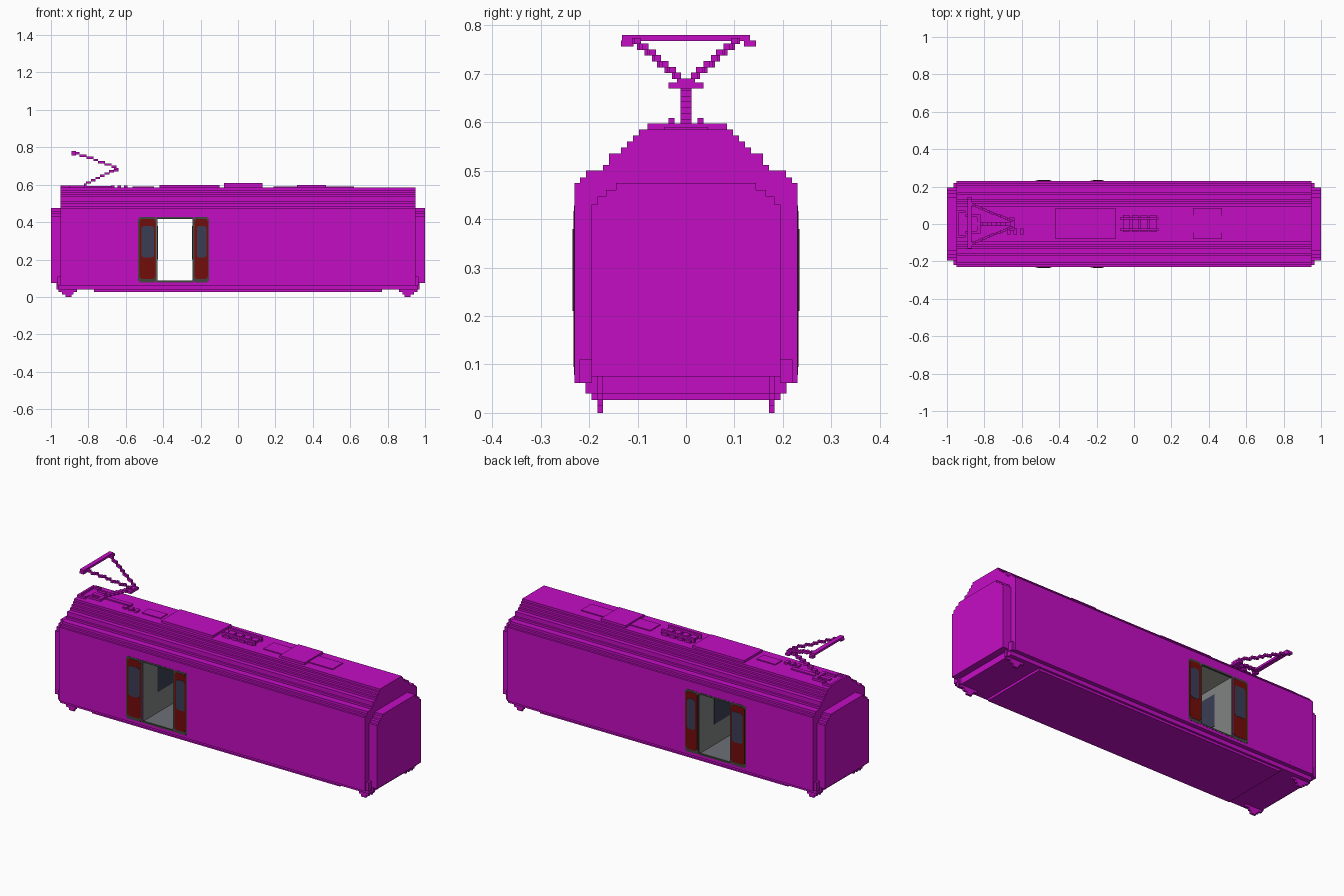
import bpy, bmesh
from mathutils import Vector

cube = bpy.data.objects.get("Cube")
if cube:
    bpy.data.objects.remove(cube, do_unlink=True)


def material(name, rgb):
    m = bpy.data.materials.new(name)
    m.use_nodes = True
    m.diffuse_color = (*rgb, 1)
    m.node_tree.nodes["Principled BSDF"].inputs["Base Color"].default_value = (*rgb, 1)
    return m


MAGENTA = material("magenta", (0.55, 0.004, 0.55))
RED = material("dark red", (0.17, 0.004, 0.003))
GLASS = material("navy glass", (0.042, 0.048, 0.09))
FRAME = material("dark grey", (0.055, 0.06, 0.05))
FLOOR = material("floor grey", (0.15, 0.16, 0.18))
WALL = material("wall grey", (0.22, 0.23, 0.23))
CEILING = material("ceiling grey", (0.36, 0.36, 0.33))
V = 0.012  # block size


def finish(name, bm, mat):
    bmesh.ops.recalc_face_normals(bm, faces=bm.faces)
    mesh = bpy.data.meshes.new(name)
    bm.to_mesh(mesh)
    bm.free()
    mesh.materials.append(mat)
    ob = bpy.data.objects.new(name, mesh)
    bpy.context.collection.objects.link(ob)
    return ob


def boxes(name, mat, *ranges):
    """One object from boxes given as (x0, x1, y0, y1, z0, z1)."""
    bm = bmesh.new()
    for x0, x1, y0, y1, z0, z1 in ranges:
        vs = bmesh.ops.create_cube(bm, size=1)["verts"]
        for v in vs:
            v.co = Vector(((x0, x1)[v.co.x > 0], (y0, y1)[v.co.y > 0], (z0, z1)[v.co.z > 0]))
    return finish(name, bm, mat)


def stepped(name, mat, x0, x1, base, steps):
    """Extrude a mirrored staircase section along x; steps are (half width, top)."""
    half, z = [], base
    for w, top in steps:
        half += [(w, z), (w, top)]
        z = top
    section = half + [(-y, z) for y, z in reversed(half)]
    bm = bmesh.new()
    face = bm.faces.new([bm.verts.new((x0, y, z)) for y, z in section])
    new = bmesh.ops.extrude_face_region(bm, geom=[face])["geom"]
    bmesh.ops.translate(bm, vec=(x1 - x0, 0, 0), verts=[g for g in new if isinstance(g, bmesh.types.BMVert)])
    return finish(name, bm, mat)


def block_line(name, mat, lines, size=V):
    """Staircases of small blocks following straight lines."""
    cells = []
    for a, b in lines:
        a, b = Vector(a), Vector(b)
        n = max(1, round(max(abs(c) for c in b - a) / size))
        for i in range(n + 1):
            p = a.lerp(b, i / n)
            p.z = round(p.z / size) * size
            h = size / 2 + 0.0005
            cells.append((p.x - h, p.x + h, p.y - h, p.y + h, p.z - h, p.z + h))
    return boxes(name, mat, *cells)


# Main body around the open doorway
DOOR0, DOOR1 = -0.435, -0.24
W = 0.23
stepped("roof", MAGENTA, -0.95, 0.95, 0.425,
        [(W, 0.475), (0.219, 0.486), (0.206, 0.50), (0.171, 0.512), (0.159, 0.536),
         (0.134, 0.548), (0.122, 0.56), (0.109, 0.573), (0.097, 0.585)])
boxes("side_body", MAGENTA,
      (-0.95, DOOR0, -W, W, 0.08, 0.425),
      (DOOR1, 0.95, -W, W, 0.08, 0.425),
      (-0.95, 0.95, -W, W, 0.062, 0.08))
stepped("underframe", MAGENTA, -0.96, 0.96, 0.04, [(0.207, 0.075)])
stepped("under_plate", MAGENTA, -0.77, 0.77, 0.027, [(0.195, 0.045)])

# Cab ends, corner brackets and rail feet
for side, s in (("left", 1), ("right", -1)):
    stepped(side + "_end", MAGENTA, s * 0.94, s * 1.0, 0.075,
            [(0.195, 0.43), (0.183, 0.447), (0.165, 0.46), (0.145, 0.475)])
    parts = []
    for t in (1, -1):
        def bracket(x, hx, y, hy, z0, z1):
            parts.append((s * x - hx, s * x + hx, t * y - hy, t * y + hy, z0, z1))
        bracket(0.955, 0.01, 0.207, 0.013, 0.062, 0.11)
        bracket(0.93, 0.04, 0.177, 0.006, 0.04, 0.085)
        bracket(0.91, 0.05, 0.177, 0.006, 0.027, 0.042)
        bracket(0.91, 0.03, 0.177, 0.006, 0.014, 0.028)
        bracket(0.907, 0.016, 0.177, 0.006, 0.0, 0.015)
    boxes(side + "_feet", MAGENTA, *parts)

# Vestibule lining between the two doorways
L = W - 0.003
boxes("vestibule_floor", FLOOR, (DOOR0, DOOR1, -L, L, 0.079, 0.084))
boxes("vestibule_ceiling", CEILING, (DOOR0, DOOR1, -L, L, 0.42, 0.426))
for side, x, s in (("right", DOOR0, 1), ("left", DOOR1, -1)):
    boxes(side + "_partition", WALL, (*sorted((x, x + s * 0.004)), -L, L, 0.082, 0.422))
    boxes(side + "_partition_glass", GLASS, (*sorted((x, x + s * 0.006)), -0.1, 0.1, 0.2, 0.38))


# Opened sliding doors on both sides
def plate(name, mat, x0, x1, z0, z1, side, depth, c):
    y0, y1 = sorted((side * (W - 0.002), side * (W + depth)))
    return boxes(name, mat, (x0 + c, x1 - c, y0, y1, z0, z1), (x0, x1, y0, y1, z0 + c, z1 - c))


for face, side in (("front", -1), ("back", 1)):
    for leaf, x0, x1 in (("right", -0.535, DOOR0), ("left", DOOR1, -0.155)):
        n = face + "_" + leaf + "_door"
        plate(n + "_frame", FRAME, x0, x1, 0.078, 0.428, side, 0.001, 0.008)
        plate(n + "_leaf", RED, x0 + 0.008, x1 - 0.006, 0.095, 0.417, side, 0.0025, 0.008)
        plate(n + "_window", GLASS, x0 + 0.02, x1 - 0.014, 0.21, 0.38, side, 0.004, 0.007)
    y0, y1 = sorted((side * (W - 0.01), side * (W + 0.001)))
    boxes(face + "_door_sill", FRAME,
          (DOOR0, DOOR1, y0, y1, 0.078, 0.087), (DOOR0, DOOR1, y0, y1, 0.418, 0.428))

# Roof equipment
R = 0.58
boxes("roof_hatches", MAGENTA,
      (-0.42, -0.10, -0.08, 0.085, R, 0.598),
      (0.315, 0.47, -0.08, 0.085, R, 0.598),
      (0.19, 0.32, -0.045, 0.045, R, 0.59),
      (0.47, 0.62, -0.045, 0.045, R, 0.59),
      (-0.565, -0.45, -0.045, 0.015, R, 0.59))
boxes("roof_resistors", MAGENTA,
      *[(x, x + 0.035, -0.042, 0.048, R, 0.598) for x in (-0.06, -0.012, 0.036, 0.084)],
      *[(-0.075, 0.13, y - 0.006, y + 0.006, R, 0.609) for y in (-0.03, 0.03)])
boxes("roof_insulators", MAGENTA,
      *[(x, x + 0.02, -0.055, -0.025, R, 0.595) for x in (-0.68, -0.645, -0.61)])

# Current collector: base, lower arm, forked upper arm and contact bar
boxes("collector_base", MAGENTA,
      (-0.95, -0.90, 0.06, 0.072, R, 0.597), (-0.95, -0.90, -0.072, -0.06, R, 0.597),
      (-0.95, -0.938, -0.072, 0.072, R, 0.597), (-0.90, -0.66, -0.012, 0.012, R, 0.592),
      (-0.90, -0.82, -0.05, -0.038, R, 0.597), (-0.90, -0.82, 0.038, 0.05, R, 0.597),
      (-0.84, -0.82, -0.05, 0.05, R, 0.597))
KNEE = (-0.645, 0, 0.686)
block_line("collector_lower_arm", MAGENTA,
           [((-0.83, y, 0.594), (KNEE[0], y, KNEE[2])) for y in (-0.005, 0.005)])
boxes("collector_knee", MAGENTA, (-0.665, -0.64, -0.036, 0.036, 0.67, 0.682))
block_line("collector_upper_arm", MAGENTA,
           [((KNEE[0], t * 0.012, 0.69), (-0.865, t * 0.105, 0.77)) for t in (1, -1)])
boxes("collector_bar", MAGENTA,
      (-0.89, -0.865, -0.132, 0.132, 0.768, 0.78),
      (-0.89, -0.865, -0.134, -0.108, 0.757, 0.769),
      (-0.89, -0.865, 0.12, 0.145, 0.757, 0.769))
